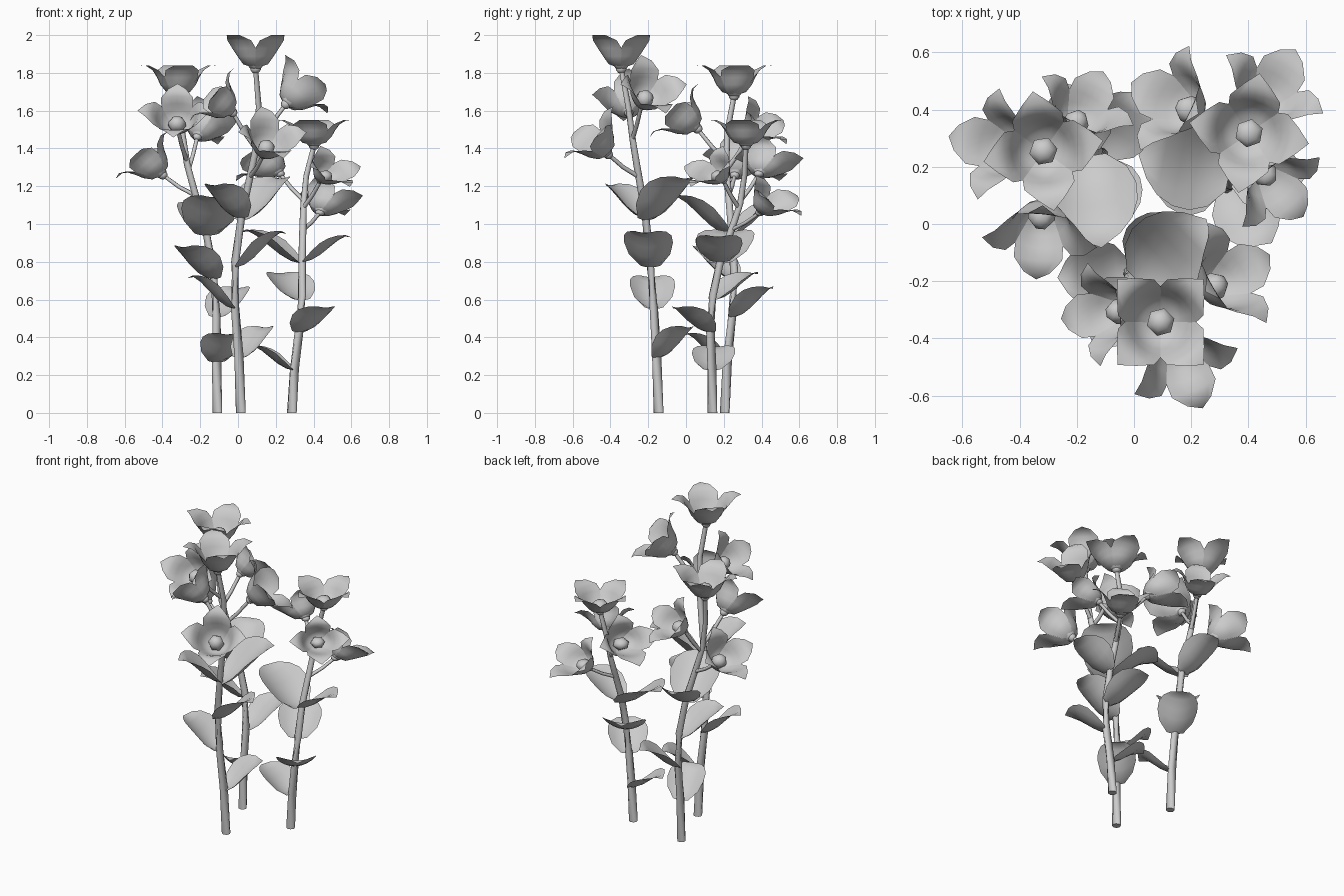
import bpy, bmesh
from math import radians, pi, sin, cos
from mathutils import Matrix, Vector

cube = bpy.data.objects.get("Cube")
if cube:
    bpy.data.objects.remove(cube)

GREY = (0.6, 0.6, 0.6, 1)
mat = bpy.data.materials.new("soft grey")
mat.use_nodes = True
mat.diffuse_color = GREY
mat.node_tree.nodes["Principled BSDF"].inputs["Base Color"].default_value = GREY


def turn(deg, axis="Z"):
    return Matrix.Rotation(radians(deg), 4, axis)


def tube(bm, path, r0, r1, sides=8):
    """Tapered closed tube along a path."""
    rings = []
    for i, p in enumerate(path):
        ahead, behind = path[min(i + 1, len(path) - 1)], path[max(i - 1, 0)]
        q = (ahead - behind).to_track_quat("Z", "Y")
        if i == 0 and p.z == 0:
            q.identity()
        r = r0 + (r1 - r0) * i / (len(path) - 1)
        rings.append([bm.verts.new(p + q @ Vector((r * cos(a), r * sin(a), 0)))
                      for a in (2 * pi * k / sides for k in range(sides))])
    for a, b in zip(rings, rings[1:]):
        for k in range(sides):
            j = (k + 1) % sides
            bm.faces.new((a[k], a[j], b[j], b[k])).smooth = True
    bm.faces.new(rings[0][::-1])
    bm.faces.new(rings[-1])


def blade(bm, rows, matrix, cols=6):
    """Cupped blade from rows of (out, up, half width, edge pull-in, edge lift), ending in a point."""
    grid = []
    for out, up, w, pull, lift in rows:
        us = [2 * k / cols - 1 for k in range(cols + 1)]
        grid.append([bm.verts.new(matrix @ Vector((out - pull * u * u, w * u, up + lift * u * u)))
                     for u in us])
    for a, b in zip(grid, grid[1:]):
        for k in range(cols):
            bm.faces.new((a[k], b[k], b[k + 1], a[k + 1])).smooth = True
    bmesh.ops.remove_doubles(bm, verts=grid[-1], dist=0.0001)


def ball(bm, matrix, radius, sides):
    made = bmesh.ops.create_uvsphere(bm, u_segments=sides, v_segments=5, radius=radius, matrix=matrix)
    for v in made["verts"]:
        for f in v.link_faces:
            f.smooth = True


def finish(bm, name):
    mesh = bpy.data.meshes.new(name)
    bm.to_mesh(mesh)
    bm.free()
    mesh.materials.append(mat)
    return mesh


STEM = [Vector(p) for p in (
    (0, 0, 0), (-.01, -.01, .3), (-.03, -.025, .55), (-.03, -.045, .8), (.005, -.07, 1.05),
    (.055, -.11, 1.28), (.085, -.135, 1.43), (.095, -.16, 1.62), (.078, -.198, 1.825))]


def on_stem(z):
    for a, b in zip(STEM, STEM[1:]):
        if a.z <= z <= b.z:
            return a.lerp(b, (z - a.z) / (b.z - a.z))


LEAF = [(.005, 0, .055, 0, .01), (.05, .015, .11, 0, .055), (.1, .052, .13, 0, .08),
        (.15, .104, .127, 0, .066), (.2, .156, .104, 0, .034), (.24, .184, .062, 0, .01),
        (.275, .178, 0, 0, 0)]
PETAL = [(.015, .005, .014, 0, 0), (.06, .02, .046, .017, 0), (.09, .06, .066, .027, 0),
         (.106, .1, .084, .024, 0), (.126, .14, .085, .01, 0), (.16, .167, .046, 0, 0),
         (.202, .163, 0, 0, 0)]

# leaves: height on stem, direction, size
LEAVES = [(.29, 50, .88), (.55, 184, .92), (.77, -6, 1), (1.02, 44, 1.2), (1.03, 232, .95)]
# blossoms: base point, direction, tilt, roll, size, branch height on stem
BLOSSOMS = [((.078, -.198, 1.825), 0, 0, 45, 1.05, None),
            ((.122, -.268, 1.37), -66, 44, 0, .98, 1.25),
            ((.239, -.089, 1.635), 30, 50, 0, 1, 1.45),
            ((-.043, -.158, 1.59), 187, 50, 0, .9, 1.4)]

# main stem with side branches
bm = bmesh.new()
tube(bm, STEM, .026, .014)
for base, yaw, tilt, roll, size, z in BLOSSOMS:
    if z:
        tip = Vector(base)
        root = on_stem(z)
        tube(bm, [root, root.lerp(tip, .5) + Vector((0, 0, -.01)), tip], .013, .011, 6)
parts = {"stem": finish(bm, "stem")}

bm = bmesh.new()
for z, yaw, size in LEAVES:
    blade(bm, LEAF, Matrix.Translation(on_stem(z)) @ turn(yaw) @ Matrix.Scale(size, 4))
parts["leaves"] = finish(bm, "leaves")

# petals, and the rounded hearts and calyxes
petals, hearts = bmesh.new(), bmesh.new()
for base, yaw, tilt, roll, size, z in BLOSSOMS:
    m = (Matrix.Translation(base) @ turn(yaw) @ turn(tilt, "Y") @ turn(roll)
         @ Matrix.Scale(size, 4))
    for k in range(4):
        blade(petals, PETAL, m @ turn(90 * k))
    ball(hearts, m, .028, 8)
    ball(hearts, m @ Matrix.Translation((0, 0, .04)), .05, 6)
parts["petals"] = finish(petals, "petals")
parts["hearts"] = finish(hearts, "hearts")

# three turned copies of the plant, each of its own height
PLANTS = [("front", (.015, -.145, 0), 0, 1), ("left", (.285, .14, 0), 125, .775),
          ("right", (-.11, .205, 0), 235, .92)]
for side, spot, yaw, tall in PLANTS:
    for name, mesh in parts.items():
        ob = bpy.data.objects.new(side + "_" + name, mesh)
        ob.location = spot
        ob.rotation_euler.z = radians(yaw)
        ob.scale.z = tall
        bpy.context.collection.objects.link(ob)
